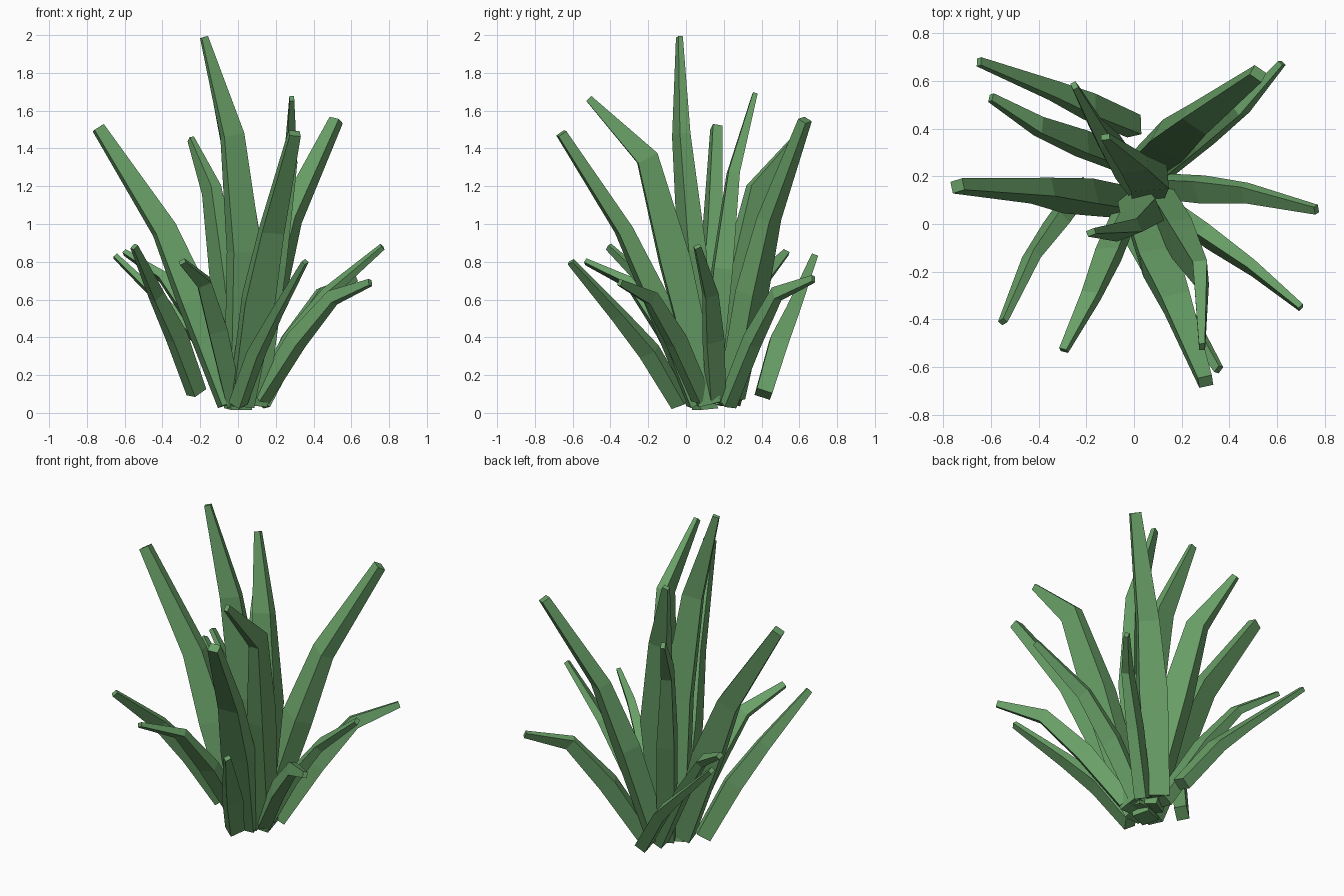
import bpy
import bmesh
import math
from mathutils import Vector, Matrix

if "Cube" in bpy.data.objects:
    bpy.data.objects.remove(bpy.data.objects["Cube"], do_unlink=True)

# Single leaf colour
green = bpy.data.materials.new("leaf_green")
green.use_nodes = True
colour = (0.14, 0.35, 0.135, 1)
green.diffuse_color = colour
shader = next(n for n in green.node_tree.nodes if n.type == "BSDF_PRINCIPLED")
shader.inputs["Base Color"].default_value = colour
shader.inputs["Roughness"].default_value = 0.9

# Width and thickness at the root, belly, bend and tip
BROAD = [(0.12, 0.10), (0.16, 0.11), (0.12, 0.08), (0.06, 0.05)]
POINTED = [(0.12, 0.10), (0.16, 0.10), (0.115, 0.06), (0.037, 0.025)]
SLIM = [(0.085, 0.07), (0.10, 0.065), (0.075, 0.045), (0.035, 0.025)]


def leaf(name, root, bend, tip, sizes=SLIM, roll=30, bow=(0, 0, 0.04), along=0.55):
    """Four-sided tapering blade through root, belly, bend and tip."""
    root, bend, tip = Vector(root), Vector(bend), Vector(tip)
    belly = root.lerp(bend, along) + Vector(bow)
    path = [root, belly, bend, tip]
    lean = tip - root
    side = Vector((-lean.y, lean.x, 0)).normalized()
    bm = bmesh.new()
    rings = []
    for i, (point, (width, thick)) in enumerate(zip(path, sizes)):
        before = path[max(i - 1, 0)]
        after = path[min(i + 1, len(path) - 1)]
        axis = (after - before).normalized()
        across = (side - axis * side.dot(axis)).normalized()
        across = Matrix.Rotation(math.radians(roll), 3, axis) @ across
        out = axis.cross(across)
        corners = [(-1, -1), (1, -1), (1, 1), (-1, 1)]
        rings.append([bm.verts.new(point + across * a * width / 2 + out * b * thick / 2)
                      for a, b in corners])
    for low, high in zip(rings, rings[1:]):
        for k in range(4):
            n = (k + 1) % 4
            bm.faces.new((low[k], low[n], high[n], high[k]))
    bm.faces.new(rings[0][::-1])
    bm.faces.new(rings[-1])
    bmesh.ops.recalc_face_normals(bm, faces=bm.faces[:])
    mesh = bpy.data.meshes.new(name)
    bm.to_mesh(mesh)
    bm.free()
    mesh.materials.append(green)
    obj = bpy.data.objects.new(name, mesh)
    bpy.context.collection.objects.link(obj)
    return obj


# Tall leaves in the middle
leaf("centre_tall_leaf", (0, 0.1, 0.02), (-0.03, -0.025, 1.47), (-0.18, -0.035, 1.99),
     POINTED, roll=75, bow=(0.05, 0, 0.04))
leaf("centre_back_leaf", (0.05, 0.12, 0.05), (0, 0.25, 1.27), (-0.12, 0.365, 1.69),
     POINTED, roll=-30, bow=(0.04, 0, 0.04))
leaf("right_tall_leaf", (-0.04, 0.09, 0.05), (-0.39, 0.14, 0.97), (-0.74, 0.16, 1.51),
     BROAD, roll=110)
leaf("back_left_tall_leaf", (0.03, 0.24, 0.08), (0.27, 0.44, 1.03), (0.52, 0.63, 1.55),
     BROAD, roll=20)
leaf("front_tall_leaf", (0.02, 0.06, 0.05), (0.18, -0.33, 0.97), (0.3, -0.66, 1.48),
     BROAD, roll=-10)
leaf("front_left_tall_leaf", (0.1, 0.12, 0.05), (0.28, -0.205, 1.35), (0.285, -0.515, 1.665),
     POINTED, roll=80)
leaf("back_tall_leaf", (0.02, 0.16, 0.05), (-0.14, 0.38, 1.18), (-0.25, 0.58, 1.45),
     POINTED, roll=85)

# Short outer leaves
leaf("back_right_outer_leaf", (0, 0.41, 0.1), (-0.34, 0.56, 0.53), (-0.65, 0.68, 0.83))
leaf("back_right_inner_leaf", (0, 0.25, 0.06), (-0.4, 0.41, 0.72), (-0.6, 0.53, 0.85))
leaf("right_short_leaf", (-0.22, 0.15, 0.11), (-0.43, -0.14, 0.62), (-0.55, -0.41, 0.88),
     roll=70, along=0.5)
leaf("front_right_short_leaf", (-0.02, 0.08, 0.05), (-0.18, -0.3, 0.69), (-0.295, -0.53, 0.8))
leaf("front_short_leaf", (0, -0.03, 0.05), (0.2, -0.36, 0.52), (0.355, -0.61, 0.8), along=0.5)
leaf("front_left_short_leaf", (0.12, 0.08, 0.08), (0.5, -0.185, 0.61), (0.7, -0.35, 0.69),
     roll=75, along=0.5)
leaf("left_short_leaf", (0.1, 0.16, 0.07), (0.47, 0.13, 0.63), (0.765, 0.06, 0.88), along=0.5)
leaf("back_left_short_leaf", (0.12, 0.22, 0.05), (0.45, 0.48, 0.63), (0.62, 0.675, 0.71),
     roll=75, along=0.5)
